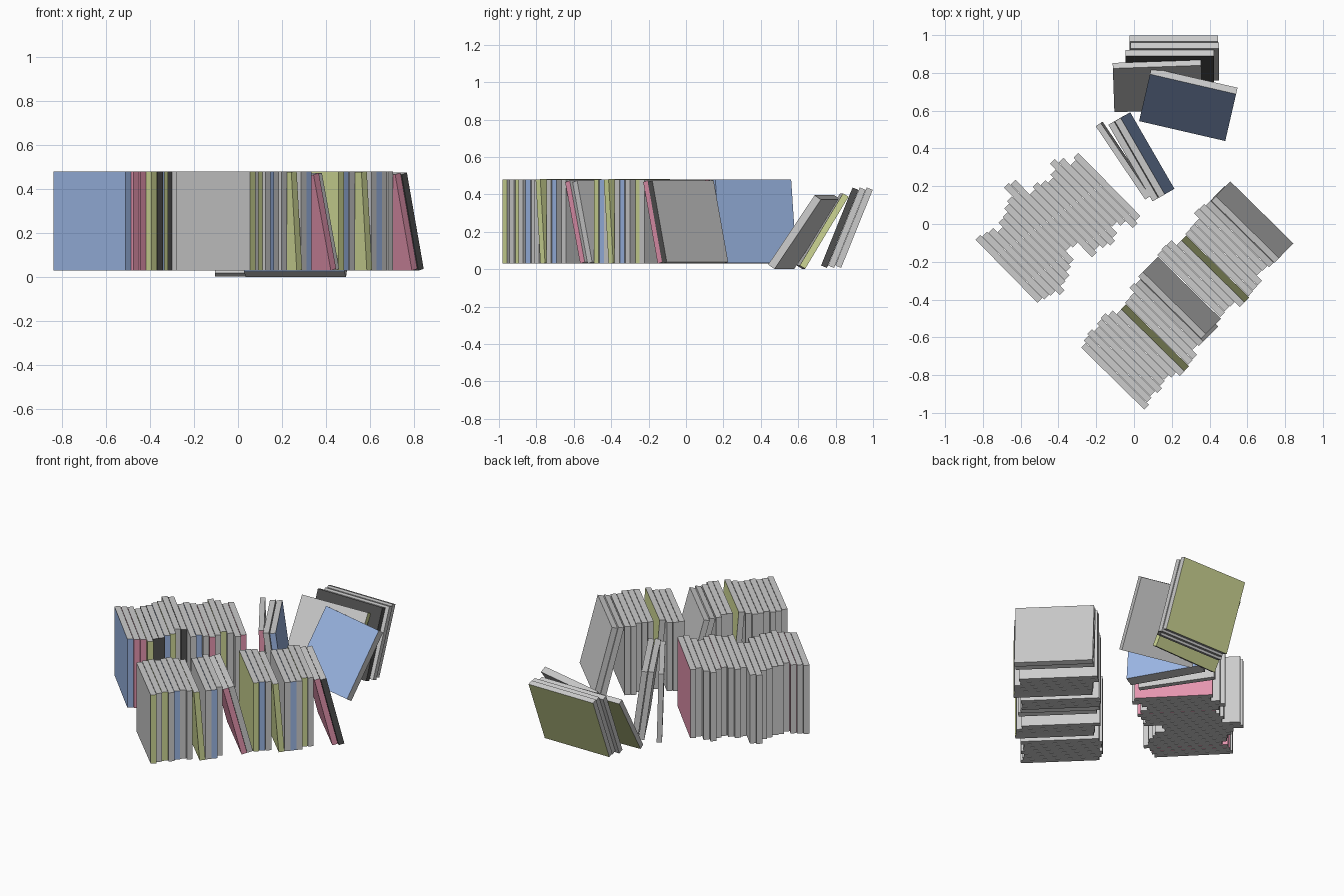
import bpy, bmesh, math, random
from mathutils import Matrix, Vector

if "Cube" in bpy.data.objects:
    bpy.data.objects.remove(bpy.data.objects["Cube"])

random.seed(4)
DEPTH, HEIGHT, THICK = 0.468, 0.45, 0.037


def material(name, rgb):
    m = bpy.data.materials.new(name)
    m.diffuse_color = (*rgb, 1)
    m.use_nodes = True
    m.node_tree.nodes["Principled BSDF"].inputs["Base Color"].default_value = m.diffuse_color
    return m


PAPER = material("paper", (0.75, 0.75, 0.75))
COLOURS = {
    "w": PAPER,
    "b": material("blue", (0.33, 0.47, 0.78)),
    "g": material("green", (0.62, 0.68, 0.30)),
    "p": material("pink", (0.78, 0.30, 0.43)),
    "k": material("black", (0.08, 0.08, 0.08)),
}


def book(name, pos, yaw, lean, front, spine, back, t=THICK):
    """Slim square book: pos is the middle of its near bottom edge.
    Local x is depth (spine at +x), y is thickness; lean tips the top to -y."""
    bm = bmesh.new()
    bmesh.ops.create_cube(bm, size=1, matrix=Matrix.Translation((0, t / 2, HEIGHT / 2))
                          @ Matrix.Diagonal((DEPTH, t, HEIGHT, 1)))
    # page edges stay paper, spine and both covers have their own colours
    bm.normal_update()
    for f in bm.faces:
        n = f.normal
        f.material_index = 1 if n.y < -0.5 else 2 if n.x > 0.5 else 3 if n.y > 0.5 else 0
    me = bpy.data.meshes.new(name)
    bm.to_mesh(me)
    bm.free()
    for m in (PAPER, COLOURS[front], COLOURS[spine], COLOURS[back]):
        me.materials.append(m)
    ob = bpy.data.objects.new(name, me)
    ob.matrix_world = (Matrix.Translation(pos) @ Matrix.Rotation(math.radians(yaw), 4, "Z")
                       @ Matrix.Rotation(math.radians(lean), 4, "X"))
    bpy.context.collection.objects.link(ob)


def row(name, start, yaw, drift, books, t):
    """Row of (colours, lean, shift) books packed side by side with hairline gaps."""
    a = math.radians(yaw)
    along = Vector((-math.sin(a), math.cos(a), 0))
    deep = Vector((math.cos(a), math.sin(a), 0))
    s, last = 0.0, 0.0
    for i, (colours, lean, shift) in enumerate(books):
        th = math.radians(lean)
        s += max(0, HEIGHT * (math.sin(th) - math.sin(last)))
        pos = Vector((*start, 0.03)) + along * s + deep * (shift + drift * s)
        book(f"{name}_book_{i + 1:02d}", pos, yaw, lean, *colours, t - 0.002)
        s += t / math.cos(th)
        last = th


def jitter(i):
    return 0 if i == 0 else random.uniform(-0.028, 0.032)


# long row at the front right, with a few books leaning back
leans_a = {7: 4.5, 11: 14.5, 12: 14.5, 16: 4.5, 22: 14, 23: 14}
row_a = []
for i, c in enumerate("gwgwbwwgwbwpwgbwgwbwgwpk"):
    front = "w" if i == 0 else c
    back = c if i in (7, 16) else "w"
    row_a.append(((front, c, back), leans_a.get(i, 0), jitter(i)))
row("right_row", (-0.113, -0.818), -44.5, -0.06, row_a, THICK)

# shorter row at the left, some books pushed out at the back
shifts_b = [0, .01, .015, .045, .01, 0, -.03, -.05, -.115, -.105,
            0, -.02, 0, .015, -.01, -.055, -.03, .02, 0]
row_b = [((c, c, c if c == "p" else "w"), 0, sh)
         for c, sh in zip("bppgkkbgwkwbwpwgwwp", shifts_b)]
row("left_row", (-0.675, -0.25), -45.5, 0.08, row_b, 0.0375)

# three books leaning off the end of the left row
book("loose_book_1", (-0.062, 0.33, 0.03), -56, 1.5, "w", "p", "w", 0.032)
book("loose_book_2", (0.032, 0.352, 0.03), -60, 7.5, "w", "w", "w", 0.035)
book("loose_book_3", (0.066, 0.371, 0.03), -60, 7.5, "w", "b", "b", 0.036)

# fallen books at the back, tipping backwards
fallen = [
    ("fallen_book_blue", 0.255, 0.492, 0.025, -13, -34.5, "bww", 0.042),
    ("fallen_book_green", 0.13, 0.60, 0.02, 2, -31, "wgg", 0.034),
    ("fallen_book_1", 0.19, 0.722, 0.02, 0, -22, "kkw", 0.034),
    ("fallen_book_2", 0.215, 0.760, 0.02, 0, -22, "www", 0.034),
    ("fallen_book_3", 0.21, 0.798, 0.02, 0, -22, "wwg", 0.034),
]
for name, x, y, z, yaw, lean, c, t in fallen:
    book(name, (x, y, z), yaw, lean, *c, t)
